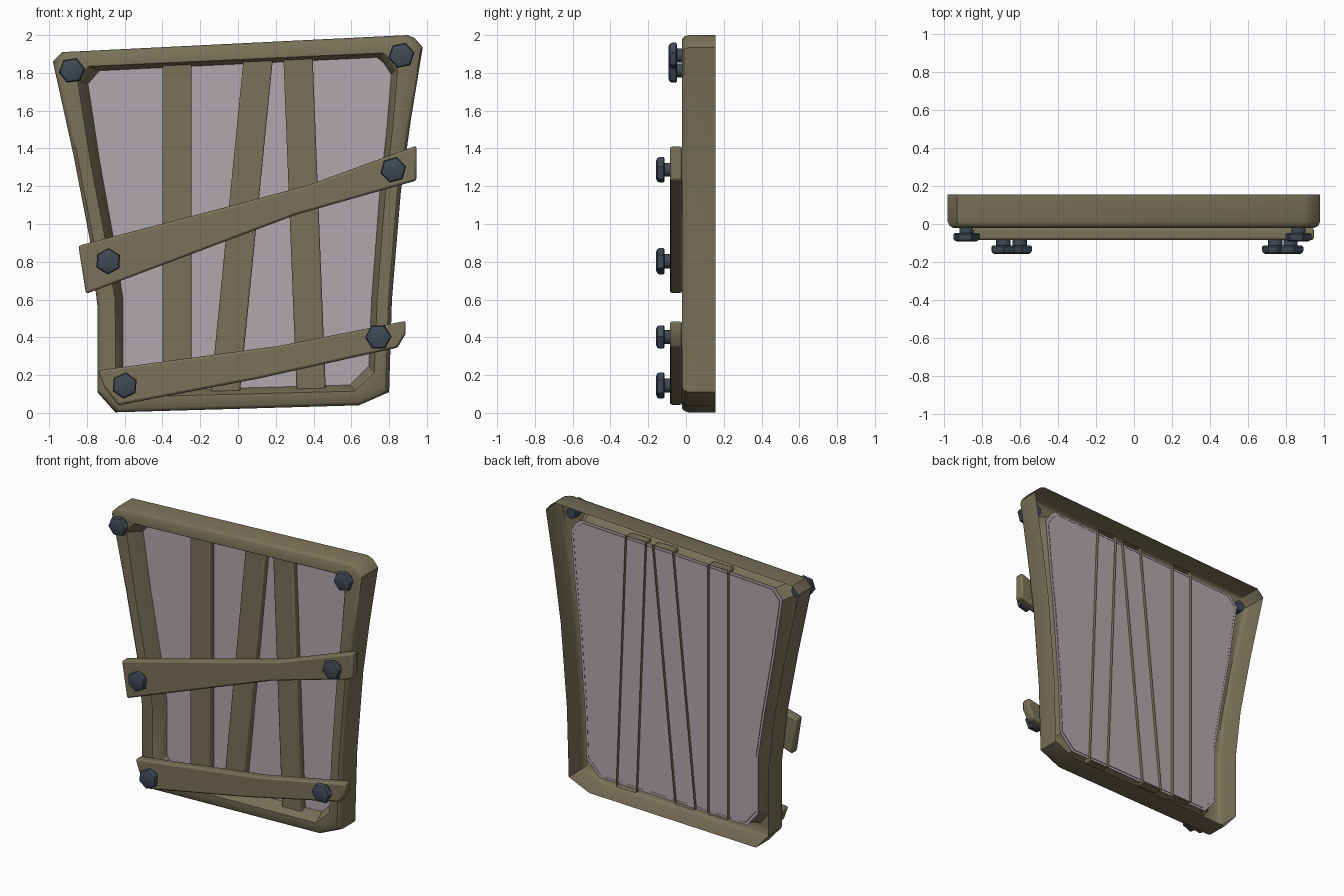
import bpy, math

if "Cube" in bpy.data.objects:
    bpy.data.objects.remove(bpy.data.objects["Cube"])

def material(name, rgb):
    m = bpy.data.materials.new(name)
    m.diffuse_color = (*rgb, 1)
    m.use_nodes = True
    m.node_tree.nodes["Principled BSDF"].inputs["Base Color"].default_value = m.diffuse_color
    return m

OLIVE = material("olive_paint", (0.19, 0.166, 0.098))
PANE = material("grey_pane", (0.43, 0.395, 0.42))
STEEL = material("dark_steel", (0.05, 0.066, 0.09))

def add_object(name, verts, faces, mat, bevel=0):
    me = bpy.data.meshes.new(name)
    me.from_pydata(verts, [], faces)
    me.materials.append(mat)
    ob = bpy.data.objects.new(name, me)
    bpy.context.collection.objects.link(ob)
    if bevel:
        b = ob.modifiers.new("bevel", 'BEVEL')
        b.width, b.segments, b.limit_method = bevel, 2, 'ANGLE'
    bpy.ops.object.select_all(action='DESELECT')
    bpy.context.view_layer.objects.active = ob
    ob.select_set(True)
    bpy.ops.object.shade_smooth_by_angle(angle=math.radians(35))
    return ob

def bridge(loops, cap_front=False, cap_back=False, start=0):
    """Skin clockwise (x, z) loops, ordered from back to front: [(y, points), ...]"""
    verts = [(x, y, z) for y, pts in loops for x, z in pts]
    n = len(loops[0][1])
    faces = [(k*n+i, k*n+n+i, k*n+n+(i+1) % n, k*n+(i+1) % n)
             for k in range(len(loops)-1) for i in range(n)]
    if cap_front:
        last = (len(loops)-1)*n
        faces.append([last+i for i in reversed(range(n))])
    if cap_back:
        faces.append(list(range(n)))
    return verts, [[start+i for i in f] for f in faces]

# Frame: open-backed shell with a sloping inner wall
outer = [(-.98, 1.86), (-.93, 1.91), (.895, 2.0), (.935, 1.985), (.978, 1.935),
         (.915, 1.55), (.862, 1.17), (.815, .6), (.80, .11), (.64, .04),
         (-.65, .003), (-.745, .11), (-.745, .57), (-.785, .92), (-.87, 1.36)]
inner = [(-.79, 1.74), (-.73, 1.81), (.735, 1.88), (.77, 1.85), (.81, 1.79),
         (.785, 1.5), (.745, 1.13), (.705, .6), (.69, .25), (.59, .15),
         (-.52, .12), (-.605, .22), (-.605, .6), (-.655, .92), (-.73, 1.34)]

def widen(x, z):
    dx = -.033 - .011*z if x < 0 else .027
    dz = .02 if z > 1.7 else (-.03 if z < .3 else 0)
    return x + dx, z + dz

def mix(a, b, t):
    return [(p[0]+(q[0]-p[0])*t, p[1]+(q[1]-p[1])*t) for p, q in zip(a, b)]

lip = [widen(*p) for p in inner]
add_object("frame", *bridge([(.155, outer), (.012, outer), (-.01, mix(outer, lip, .08)),
                             (-.02, mix(outer, lip, .22)), (-.02, mix(outer, lip, .94)),
                             (-.012, lip), (.092, inner)]), OLIVE)

# Pane, slightly larger than the opening
pane = [(x*1.025, 1 + (z-1)*1.02) for x, z in inner]
add_object("pane", *bridge([(.089, pane), (.084, pane)], True, True), PANE)

# Upright slats: open-backed channels passing through the pane
for i, (xb, xt, zt) in enumerate([(-.40, -.40, 1.86), (-.145, .03, 1.88), (.31, .24, 1.89)]):
    w = .155
    quad = [(xb, .11), (xt, zt), (xt+w, zt), (xb+w, .11)]
    add_object(f"slat_{i+1}", *bridge([(.11, quad), (.04, quad)], True), OLIVE, .008)

# Cross planks
upper = [(-.845, .885), (-.10, 1.08), (.37, 1.205), (.945, 1.415), (.945, 1.23),
         (.31, 1.05), (-.805, .63)]
lower = [(-.74, .225), (.22, .355), (.888, .487), (.888, .42), (.845, .345), (.10, .18),
         (-.635, .04), (-.71, .14)]
for name, pts in (("upper_plank", upper), ("lower_plank", lower)):
    add_object(name, *bridge([(-.02, pts), (-.085, pts)], True, True), OLIVE, .013)

# Hex bolts
def ring(cx, cz, r, n, turn):
    return [(cx + r*math.cos(turn - 2*math.pi*i/n), cz + r*math.sin(turn - 2*math.pi*i/n))
            for i in range(n)]

def bolt(name, x, z, y, turn):
    t = math.radians(turn)
    sv, sf = bridge([(y+.13, ring(x, z, .038, 12, t)), (y+.04, ring(x, z, .038, 12, t))],
                    cap_back=True)
    hv, hf = bridge([(y+d, ring(x, z, r, 6, t)) for d, r in
                     ((.045, .062), (.038, .07), (.017, .07), (.006, .064), (0, .05))],
                    True, True, start=len(sv))
    add_object(name, sv + hv, sf + hf, STEEL)

for i, (x, z, y, turn) in enumerate([(-.88, 1.813, -.092, 8), (.865, 1.893, -.092, 12),
                                     (-.687, .803, -.158, 28), (.822, 1.287, -.158, 15),
                                     (-.60, .145, -.158, 25), (.743, .402, -.158, 2)]):
    bolt(f"bolt_{i+1}", x, z, y, turn)
